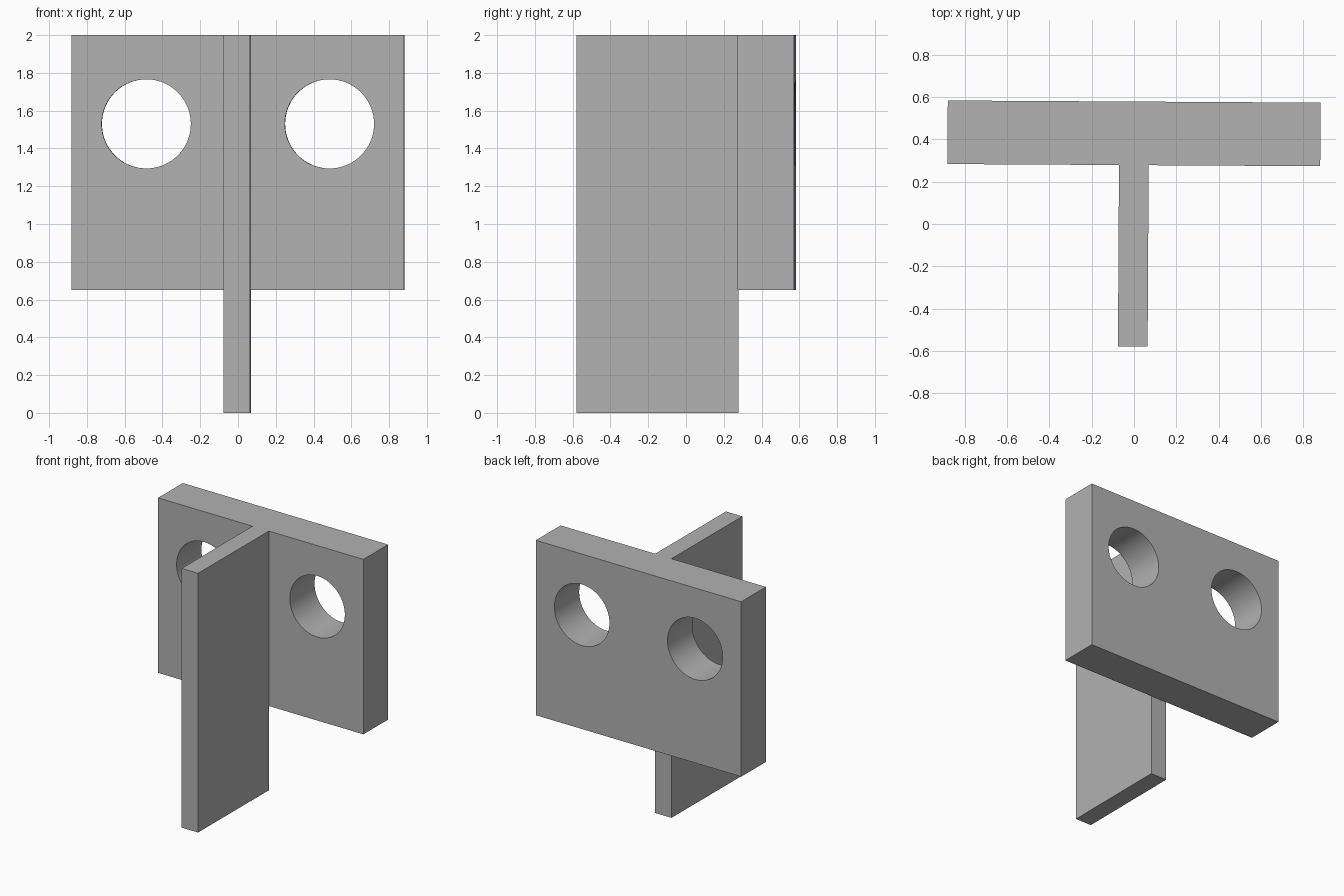
import bpy
import math
from mathutils import Matrix

default = bpy.data.objects.get("Cube")
if default:
    bpy.data.objects.remove(default, do_unlink=True)

# Single grey material
grey = bpy.data.materials.new("plain_grey")
grey.use_nodes = True
colour = (0.445, 0.445, 0.445, 1.0)
grey.diffuse_color = colour
for node in grey.node_tree.nodes:
    if node.type == 'BSDF_PRINCIPLED':
        node.inputs["Base Color"].default_value = colour

PLATE_Y = 0.428          # plate centre, also the pivot of the slight twist
THICK = 0.30
TOP = 2.0


def box(name, x, y, z):
    """Box spanning the given (min, max) ranges."""
    bpy.ops.mesh.primitive_cube_add(size=1)
    ob = bpy.context.object
    ob.name = ob.data.name = name
    spans = (x, y, z)
    centre = [(a + b) / 2 for a, b in spans]
    size = [b - a for a, b in spans]
    ob.data.transform(Matrix.Translation(centre) @ Matrix.Diagonal((*size, 1)))
    ob.data.materials.append(grey)
    return ob


# Upright plate and the long blade standing in front of it
front = PLATE_Y - THICK / 2
plate = box("cross_plate", (-0.88, 0.88), (front, front + THICK), (0.65, TOP))
blade = box("blade", (-0.07, 0.07), (-0.579, front), (0, TOP))

# Two round holes through the plate
for side in (-1, 1):
    bpy.ops.mesh.primitive_cylinder_add(
        vertices=96, radius=0.236, depth=1,
        location=(side * 0.485, PLATE_Y, 1.53), rotation=(math.pi / 2, 0, 0))
    cutter = bpy.context.object
    cutter.name = "hole_cutter"
    cutter.hide_render = True
    cutter.data.materials.append(grey)
    bpy.ops.object.select_all(action='DESELECT')
    bpy.context.view_layer.objects.active = plate
    plate.select_set(True)
    cut = plate.modifiers.new("hole", 'BOOLEAN')
    cut.operation = 'DIFFERENCE'
    cut.solver = 'EXACT'
    cut.object = cutter
    bpy.ops.object.modifier_apply(modifier=cut.name)
    bpy.data.objects.remove(cutter, do_unlink=True)

bpy.ops.object.shade_smooth_by_angle(angle=math.radians(30))

# Slight twist of the whole piece about the plate's centre
pivot = Matrix.Translation((0, PLATE_Y, 0))
twist = pivot @ Matrix.Rotation(math.radians(-0.33), 4, 'Z') @ pivot.inverted()
for ob in (plate, blade):
    ob.data.transform(twist)
